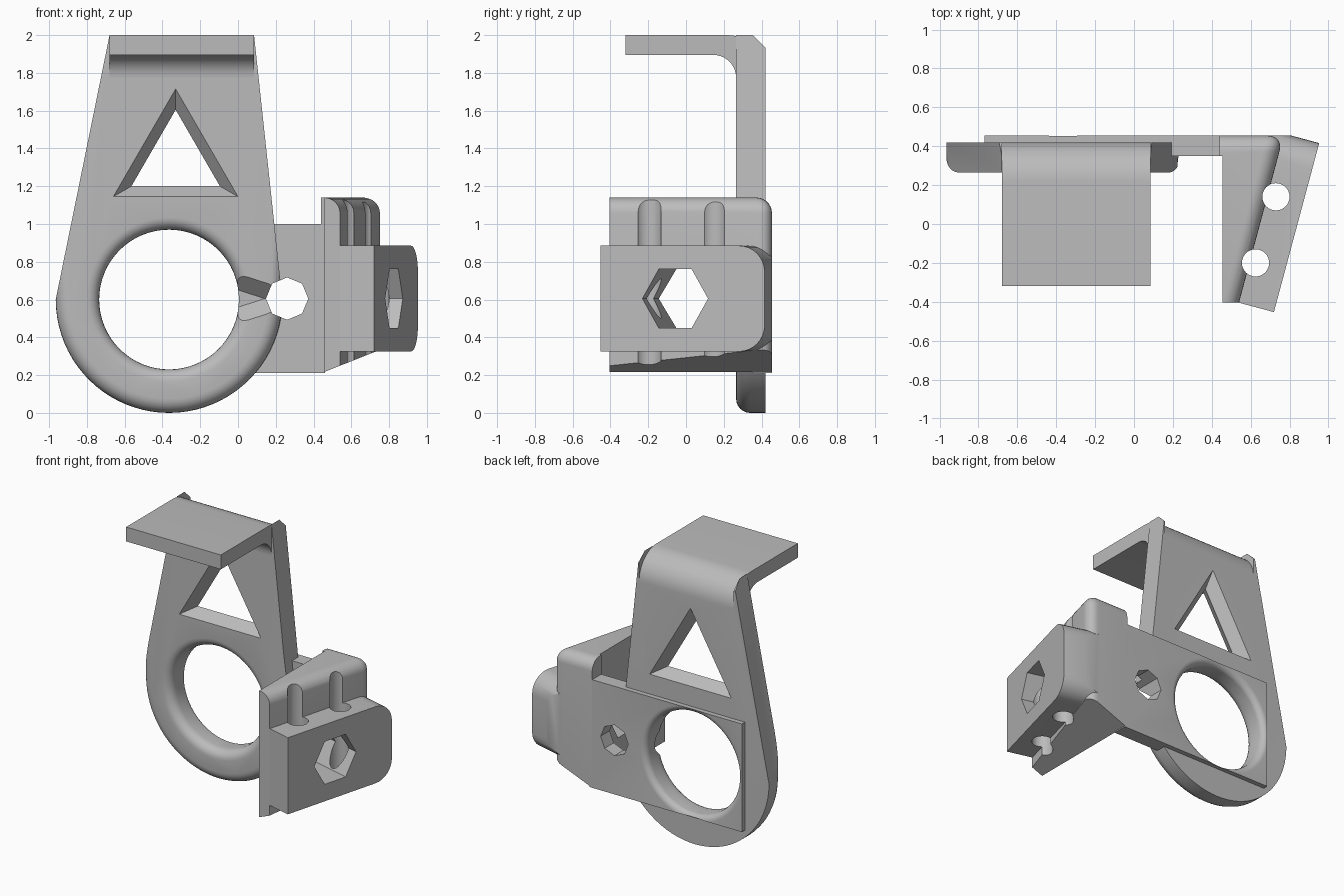
import bpy, bmesh
from math import sin, cos, pi, radians
from mathutils import Vector

cube = bpy.data.objects.get("Cube")
if cube:
    bpy.data.objects.remove(cube, do_unlink=True)

GREY = (0.5, 0.5, 0.5, 1)
mat = bpy.data.materials.new("plain grey")
mat.use_nodes = True
mat.diffuse_color = GREY
mat.node_tree.nodes["Principled BSDF"].inputs["Base Color"].default_value = GREY

RING = Vector((-0.365, 0, 0.6))          # ring centre in the front plane
RING_R, HOLE_R = 0.6, 0.37
FRONT, BACK, ARM_FRONT, ARM_BACK = 0.265, 0.42, 0.35, 0.455
TOP_L, TOP_R = -0.68, 0.085

# Tilted frame of the clamp block: along its length and outwards
TILT = radians(15)
ORIGIN = Vector((0.54, -0.405, 0))
ALONG = Vector((sin(TILT), cos(TILT), 0))
OUT = Vector((cos(TILT), -sin(TILT), 0))

# Mapping from profile (a, b) and depth c to space
def xz(a, b, c): return Vector((a, c, b))
def yz(a, b, c): return Vector((c, a, b))
def xy(a, b, c): return Vector((a, b, c))
def tilted(a, b, c): return ORIGIN + ALONG * a + OUT * c + Vector((0, 0, b))


def arc(ca, cb, r, start, end, n):
    steps = [radians(start + (end - start) * i / n) for i in range(n + 1)]
    return [(ca + r * cos(t), cb + r * sin(t)) for t in steps]


def loft(name, rings):
    """Solid skinned through rings of equal point count."""
    bm = bmesh.new()
    loops = [[bm.verts.new(p) for p in ring] for ring in rings]
    n = len(loops[0])
    for lo, hi in zip(loops, loops[1:]):
        for i in range(n):
            bm.faces.new((lo[i], lo[(i + 1) % n], hi[(i + 1) % n], hi[i]))
    bm.faces.new(loops[0])
    bm.faces.new(loops[-1])
    bmesh.ops.recalc_face_normals(bm, faces=bm.faces)
    me = bpy.data.meshes.new(name)
    bm.to_mesh(me)
    bm.free()
    ob = bpy.data.objects.new(name, me)
    bpy.context.collection.objects.link(ob)
    me.materials.append(mat)
    return ob


def prism(name, pts, c0, c1, frame):
    return loft(name, [[frame(a, b, c) for a, b in pts] for c in (c0, c1)])


def bevel(ob, width, segments, rule):
    """Bevel the edges whose two end points satisfy the rule."""
    bm = bmesh.new()
    bm.from_mesh(ob.data)
    edges = [e for e in bm.edges if rule(e.verts[0].co, e.verts[1].co)]
    bmesh.ops.bevel(bm, geom=edges, offset=width, segments=segments,
                    profile=0.5, affect='EDGES', clamp_overlap=True)
    bm.to_mesh(ob.data)
    bm.free()


def slice_off(ob, point, normal):
    """Remove everything beyond a plane and cap the cut."""
    bm = bmesh.new()
    bm.from_mesh(ob.data)
    geom = bm.verts[:] + bm.edges[:] + bm.faces[:]
    bmesh.ops.bisect_plane(bm, geom=geom, plane_co=point, plane_no=normal, clear_outer=True)
    bmesh.ops.holes_fill(bm, edges=[e for e in bm.edges if e.is_boundary], sides=0)
    bmesh.ops.recalc_face_normals(bm, faces=bm.faces)
    bm.to_mesh(ob.data)
    bm.free()


def cut(ob, cutters):
    for c in cutters:
        mod = ob.modifiers.new(c.name, 'BOOLEAN')
        mod.operation, mod.solver, mod.object = 'DIFFERENCE', 'EXACT', c
    bpy.context.view_layer.update()
    dg = bpy.context.evaluated_depsgraph_get()
    me = bpy.data.meshes.new_from_object(ob.evaluated_get(dg))
    ob.modifiers.clear()
    ob.data = me


# Main hanging plate with round lower end
outline = [(TOP_R, 2), (TOP_L, 2)] + arc(RING.x, RING.z, RING_R, 180, 360, 40)
plate = prism("main_plate", outline, FRONT, BACK, xz)
bevel(plate, 0.075, 6, lambda p, q: max(p.z, q.z) < RING.z + 0.01
      and max(p.y, q.y) < FRONT + 0.01 and (p - q).length < 0.1)
bevel(plate, 0.065, 1, lambda p, q: min(p.z, q.z) > 1.99 and min(p.y, q.y) > BACK - 0.01)

# Top shelf with curved bend into the plate
shelf_pts = ([(-0.32, 1.895)] + arc(0.145, 1.775, 0.12, 90, 0, 10)
             + arc(0.22, 1.8, 0.2, 0, 90, 12) + [(-0.32, 2)])
shelf = prism("top_shelf", shelf_pts, TOP_L, TOP_R, yz)

# Rear arm joining the ring to the clamp
arm = prism("rear_arm", [(-0.77, 0.21), (0.46, 0.21), (0.46, 1), (-0.77, 1)],
            ARM_FRONT, ARM_BACK, xz)

# Clamp body: tall wedge with rounded outer edges and sloping underside
body = prism("clamp_body", [(0.455, -0.405), (0.54, -0.405), (0.77, ARM_BACK),
                            (0.44, ARM_BACK), (0.44, ARM_FRONT), (0.455, ARM_FRONT)],
             0.1, 1.14, xy)


def outer_edge(p, q):
    mid = (p + q) / 2
    upright = abs(p.z - q.z) > 0.5
    outer = mid.x > 0.6 and abs((mid - ORIGIN).dot(OUT)) < 0.02
    back = mid.y > ARM_BACK - 0.01
    return outer and back if upright else mid.z > 1 and (outer or back)


bevel(body, 0.1, 7, outer_edge)
slice_off(body, (0.44, 0, 0.21), (0.115, 0, -0.29))

# Tilted clamp block, rounded at its rear corners
block_pts = [(0, 0.325)] + arc(0.76, 0.465, 0.14, -90, 0, 8) + \
    arc(0.76, 0.745, 0.14, 0, 90, 8) + [(0, 0.885)]
block = prism("clamp_block", block_pts, -0.08, 0.186, tilted)
slice_off(block, (0, ARM_BACK, 0), (0, 1, 0))

# Cutter for the big hole, flared at both faces
def flare(y, f, side):
    return [(y + side * f * (1 - sin(t)), HOLE_R + f * (1 - cos(t)))
            for t in [radians(15 * i) for i in range(7)]]

profile = [(0.2, HOLE_R + 0.065)] + flare(FRONT, 0.065, 1)[::-1] \
    + flare(ARM_BACK, 0.045, -1) + [(0.5, HOLE_R + 0.045)]
hole = loft("ring_hole_cutter", [[xz(a, b, y) for a, b in arc(RING.x, RING.z, r, 0, 354.375, 63)]
                                 for y, r in profile])

# Cutter for the triangular window, narrow in mid thickness
def triangle(s, y):
    return [xz(-0.33 + s * a, 1.335 + s * b, y)
            for a, b in ((-0.33, -0.19), (0.33, -0.19), (0, 0.38))]

window = loft("window_cutter", [triangle(1, 0.2), triangle(1, FRONT),
                                triangle(0.71, (FRONT + BACK) / 2),
                                triangle(1, BACK), triangle(1, 0.5)])

# Cutter clearing the outside of the shelf bend
bend = prism("bend_cutter", arc(0.22, 1.8, 0.2, 0, 90, 12) + [(0.22, 2.1), (0.5, 2.1), (0.5, 1.8)],
             TOP_L, TOP_R, yz)

# Bolt hole and tapered access groove beside it
bolt = prism("bolt_cutter", arc(0.26, 0.605, 0.112, 0, 315, 7), 0.1, 0.6, xz)
groove = loft("groove_cutter", [[yz(a, b, x) for a, b in arc(FRONT, 0.605, r, 0, 270, 3)]
                                for x, r in ((-0.06, 0.15), (0.25, 0.05))])

# Hexagonal hole through the clamp and two upright screw holes
hexagon = prism("hex_cutter", arc(0.41, 0.605, 0.18, 0, 300, 5), -0.5, 0.4, tilted)
screws = [prism("screw_cutter", arc(x, y, 0.07, 0, 348.75, 31), -0.1, 1.3, xy)
          for x, y in ((0.73, 0.14), (0.625, -0.2))]

cut(plate, [hole, window, bend, bolt, groove])
cut(arm, [hole, bolt])
cut(body, [hexagon] + screws)
cut(block, [hexagon] + screws)

for c in [hole, window, bend, bolt, groove, hexagon] + screws:
    bpy.data.objects.remove(c, do_unlink=True)

# Smooth curved surfaces, keep edges sharp
bpy.ops.object.select_all(action='DESELECT')
for ob in (plate, shelf, arm, body, block):
    ob.select_set(True)
bpy.context.view_layer.objects.active = plate
bpy.ops.object.shade_smooth_by_angle(angle=radians(30))
